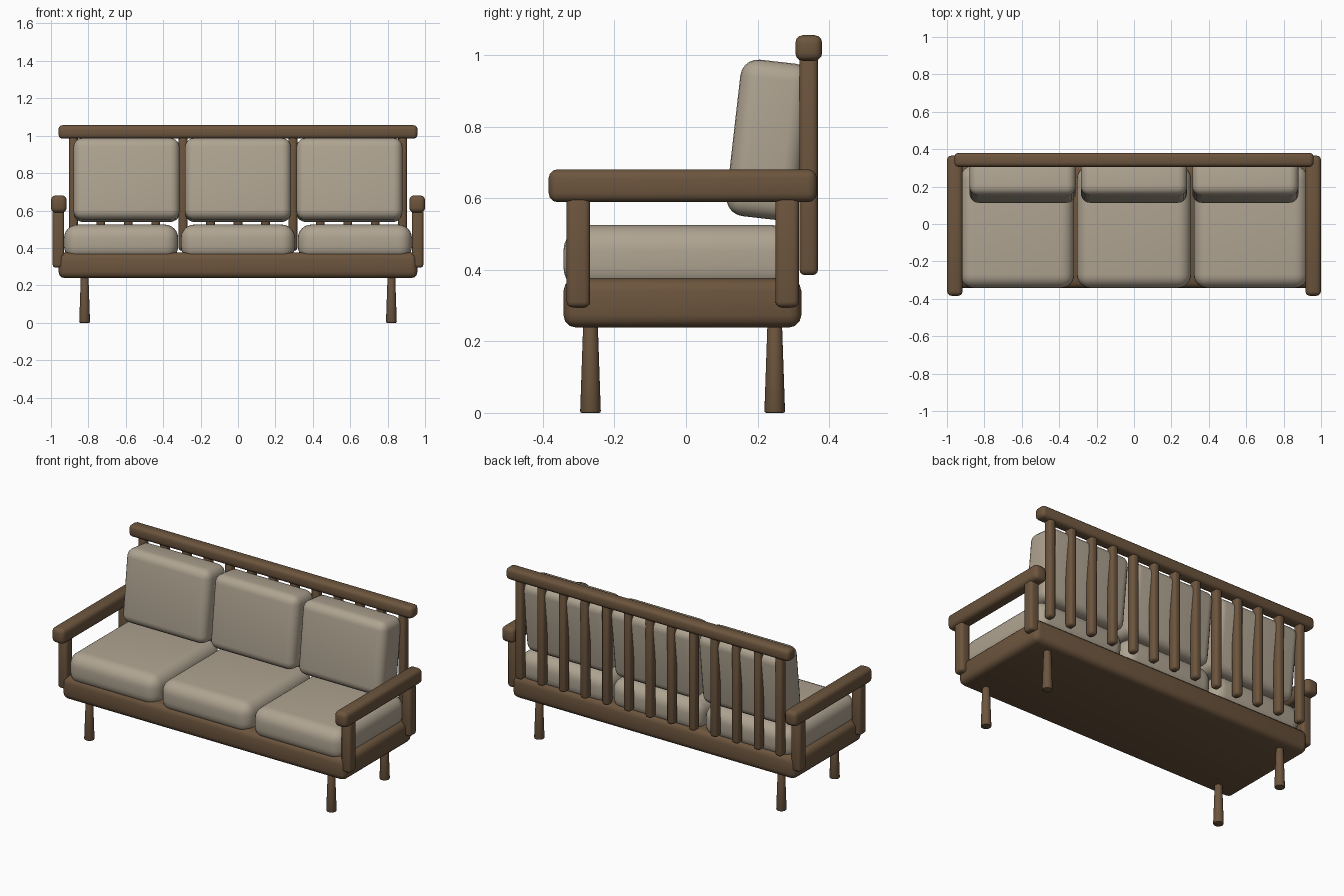
import bpy
import math

cube = bpy.data.objects.get("Cube")
if cube:
    bpy.data.objects.remove(cube, do_unlink=True)


def material(name, rgb):
    m = bpy.data.materials.new(name)
    m.use_nodes = True
    m.diffuse_color = (*rgb, 1)
    m.node_tree.nodes["Principled BSDF"].inputs["Base Color"].default_value = (*rgb, 1)
    return m


wood = material("brown wood", (0.15, 0.09, 0.047))
fabric = material("beige fabric", (0.43, 0.37, 0.285))


def finish(ob, name, mat, bevel, segments):
    """Name, colour, round the edges and smooth the shading."""
    ob.name = name
    ob.data.materials.append(mat)
    mod = ob.modifiers.new("rounding", "BEVEL")
    mod.width = bevel
    mod.segments = segments
    mod.limit_method = "ANGLE"
    bpy.ops.object.modifier_apply(modifier=mod.name)
    bpy.ops.object.shade_smooth_by_angle(angle=math.radians(40))
    return ob


def box(name, center, size, mat, bevel, segments=3, tilt=0):
    bpy.ops.mesh.primitive_cube_add(size=1, location=center)
    ob = bpy.context.object
    ob.scale = size
    bpy.ops.object.transform_apply(location=False, rotation=False, scale=True)
    ob.rotation_euler.x = tilt
    return finish(ob, name, mat, bevel, segments)


# Seat base
box("seat_base", (0, -0.01, 0.307), (1.92, 0.665, 0.137), wood, 0.035)

# Arms, arm posts and legs, on both sides
for side, s in (("left", 1), ("right", -1)):
    box(f"{side}_armrest", (s * 0.958, -0.009, 0.635), (0.084, 0.75, 0.092), wood, 0.025)
    for end, post_y, leg_y in (("front", -0.301, -0.267), ("back", 0.283, 0.248)):
        box(f"{side}_{end}_arm_post", (s * 0.96, post_y, 0.45), (0.062, 0.066, 0.31), wood, 0.016)
        bpy.ops.mesh.primitive_cone_add(vertices=24, radius1=0.029, radius2=0.02, depth=0.26,
                                        location=(s * 0.82, leg_y, 0.13))
        finish(bpy.context.object, f"{side}_{end}_leg", wood, 0.005, 2)

# Back: top rail and a row of slats
box("top_rail", (0, 0.343, 1.02), (1.92, 0.075, 0.072), wood, 0.022)
SLATS = 13
for i in range(SLATS):
    x = -0.88 + 1.76 * i / (SLATS - 1)
    box(f"back_slat_{i + 1}", (x, 0.343, 0.695), (0.047, 0.052, 0.62), wood, 0.016)

# Seat and back cushions
for name, i in (("right", -1), ("middle", 0), ("left", 1)):
    box(f"{name}_seat_cushion", (i * 0.625, -0.015, 0.43), (0.61, 0.655, 0.19), fabric, 0.072, 6)
    box(f"{name}_back_cushion", (i * 0.596, 0.232, 0.763), (0.568, 0.2, 0.44), fabric, 0.05, 5,
        tilt=math.radians(-6.5))
